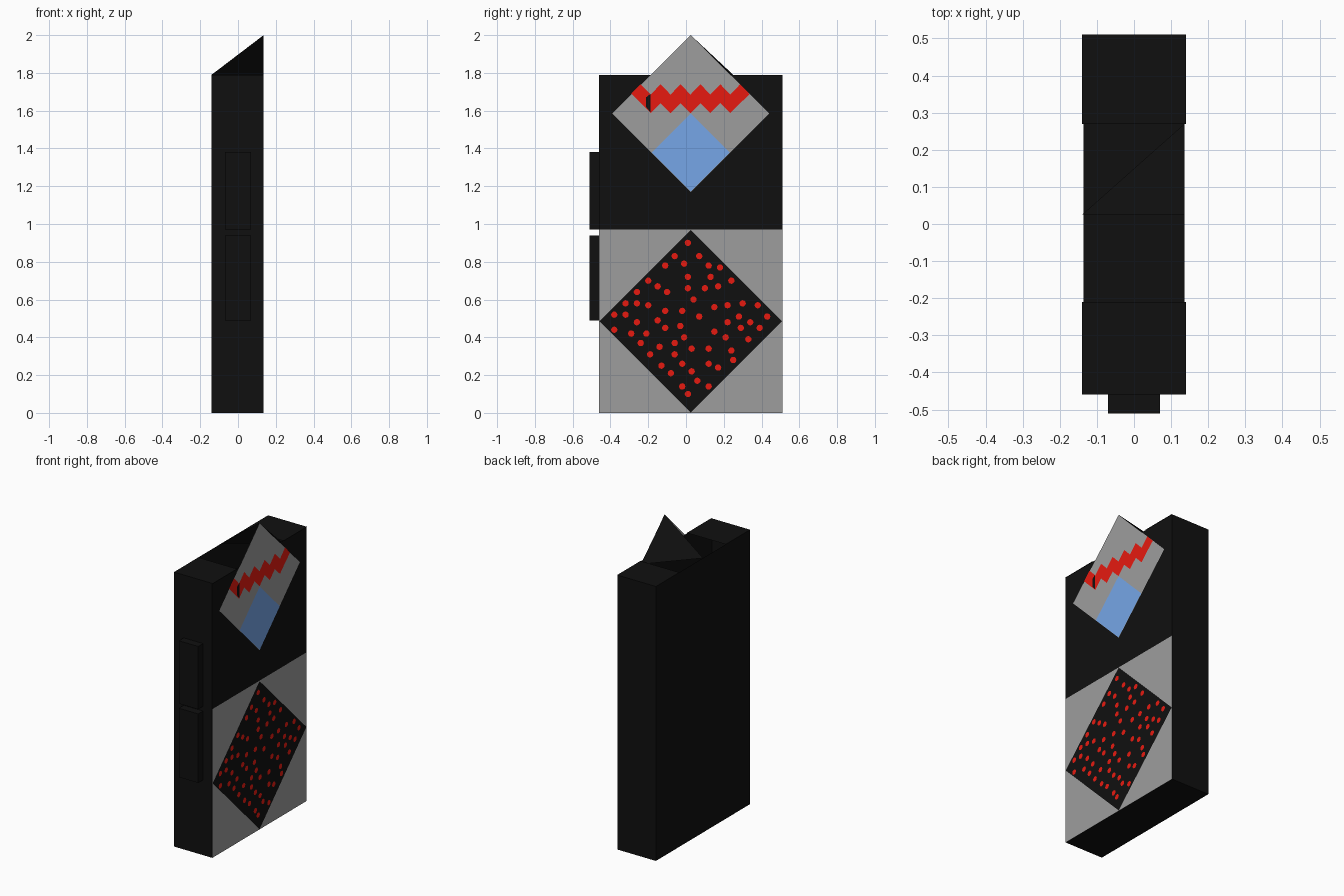
import bpy, bmesh, math
from mathutils import Vector

if "Cube" in bpy.data.objects:
    bpy.data.objects.remove(bpy.data.objects["Cube"])

def material(name, rgb):
    m = bpy.data.materials.new(name)
    m.diffuse_color = (*rgb, 1)
    m.use_nodes = True
    m.node_tree.nodes["Principled BSDF"].inputs["Base Color"].default_value = m.diffuse_color
    return m

BLACK = material("black", (0.005, 0.005, 0.005))
GREY = material("grey", (0.34, 0.34, 0.34))
RED = material("red", (0.8, 0.01, 0.005))
BLUE = material("blue", (0.18, 0.38, 0.8))

X, Y0, Y1, TOP = 0.14, -0.46, 0.51, 1.79
CY = 0.025

def make(name, faces, mat):
    """Mesh object from a list of polygons."""
    bm = bmesh.new()
    for f in faces:
        bm.faces.new([bm.verts.new(p) for p in f])
    bmesh.ops.remove_doubles(bm, verts=bm.verts, dist=1e-5)
    me = bpy.data.meshes.new(name)
    bm.to_mesh(me)
    bm.free()
    me.materials.append(mat)
    ob = bpy.data.objects.new(name, me)
    bpy.context.collection.objects.link(ob)
    return ob

def panel(name, outlines, mat, layer):
    """Flat shapes in (y, z) laid on the right side."""
    x = X - 0.004 + 0.001 * layer
    return make(name, [[(x, y, z) for y, z in o] for o in outlines], mat)

def diamond(cy, cz, r):
    return [(cy, cz - r), (cy + r, cz), (cy, cz + r), (cy - r, cz)]

def box_faces(x, y0, y1, z0, z1, top=True):
    a, b, c, d = (-x, y0), (x, y0), (x, y1), (-x, y1)
    ring = [a, b, c, d]
    faces = [[(*p, z0), (*q, z0), (*q, z1), (*p, z1)]
             for p, q in zip(ring, ring[1:] + ring[:1])]
    faces.append([(*p, z0) for p in reversed(ring)])
    if top:
        faces.append([(*p, z1) for p in ring])
    return faces

# Hollow case, open at the top between two end caps
BX = X - 0.004
case = box_faces(BX, Y0, Y1, 0, TOP, top=False)
for y0, y1 in ((Y0, -0.21), (0.27, Y1)):
    case.append([(-X, y0, TOP), (X, y0, TOP), (X, y1, TOP), (-X, y1, TOP)])
case[3] = [(-X, Y1, 0), (-X, Y0, 0), (-X, Y0, TOP), (-X, Y1, TOP)]
case[0] = [(-X, Y0, 0), (BX, Y0, 0), (BX, Y0, TOP), (-X, Y0, TOP)]
case[2] = [(BX, Y1, 0), (-X, Y1, 0), (-X, Y1, TOP), (BX, Y1, TOP)]
make("case", case, BLACK)

# Sloping brace behind the tip of the upper diamond
make("tip_brace", [[(BX, CY, 2.0), (BX, 0.27, 1.77), (BX, 0.25, TOP)],
                   [(-X, CY, TOP), (BX, 0.27, TOP - 0.02), (BX, CY, 2.0)]], BLACK)

# Two blocks on the narrow front
for name, z0, z1 in (("upper_front_block", 0.97, 1.38), ("lower_front_block", 0.49, 0.94)):
    make(name, box_faces(0.07, -0.51, Y0, z0, z1), BLACK)

# Lower panel with black diamond
panel("lower_panel", [[(Y0, 0), (Y1, 0), (Y1, 0.97), (Y0, 0.97)]], GREY, 1)
panel("lower_diamond", [diamond(CY, 0.485, 0.483)], BLACK, 2)

# Scattered dots, (y, z) in hundredths
spots = [(1, 90), (-6, 83), (7, 83), (-11, 78), (-1, 79), (12, 78), (18, 77), (-20, 70),
         (1, 72), (13, 72), (24, 70), (-15, 67), (1, 66), (17, 67), (-26, 64), (-10, 64),
         (10, 66), (-32, 58), (-26, 58), (4, 60), (-20, 57), (15, 56), (22, 57), (30, 58),
         (38, 57), (-38, 52), (-32, 52), (-11, 54), (-2, 54), (7, 51), (28, 51), (43, 51),
         (-26, 48), (-15, 49), (-3, 46), (22, 48), (34, 48), (-38, 44), (-11, 45), (29, 45),
         (39, 45), (-29, 42), (-21, 42), (-1, 40), (15, 43), (21, 40), (-24, 37), (-14, 35),
         (-6, 37), (33, 39), (3, 34), (12, 34), (24, 33), (-19, 31), (-6, 31), (25, 28),
         (-13, 25), (-2, 26), (12, 26), (3, 22), (17, 24), (-8, 21), (6, 17), (-2, 14),
         (12, 14), (1, 10)]
R, N = 0.017, 12
panel("dots", [[(y / 100 + R * math.cos(k * math.tau / N), z / 100 + R * math.sin(k * math.tau / N))
                for k in range(N)] for y, z in spots], RED, 3)

# Upper diamond with blue lower quarter
panel("upper_diamond", [diamond(CY, 1.585, 0.415)], GREY, 2)
panel("blue_quarter", [diamond(CY, 1.378, 0.207)], BLUE, 3)

# Zigzag band across the upper diamond
ys = [-0.24 + 0.0527 * k for k in range(11)]
upper = [(y, 1.74 if k % 2 == 0 else 1.685) for k, y in enumerate(ys)]
lower = [(y, 1.64 if k % 2 == 0 else 1.587) for k, y in enumerate(ys)]
band = [[lower[k], lower[k + 1], upper[k + 1], upper[k]] for k in range(10)]
band += [[(-0.29, 1.69), lower[0], upper[0]], [lower[-1], (0.337, 1.687), upper[-1]]]
panel("zigzag", band, RED, 3)
panel("zigzag_slot", [[(-0.212, 1.62), (-0.187, 1.59), (-0.187, 1.69), (-0.212, 1.67)]], BLACK, 4)
